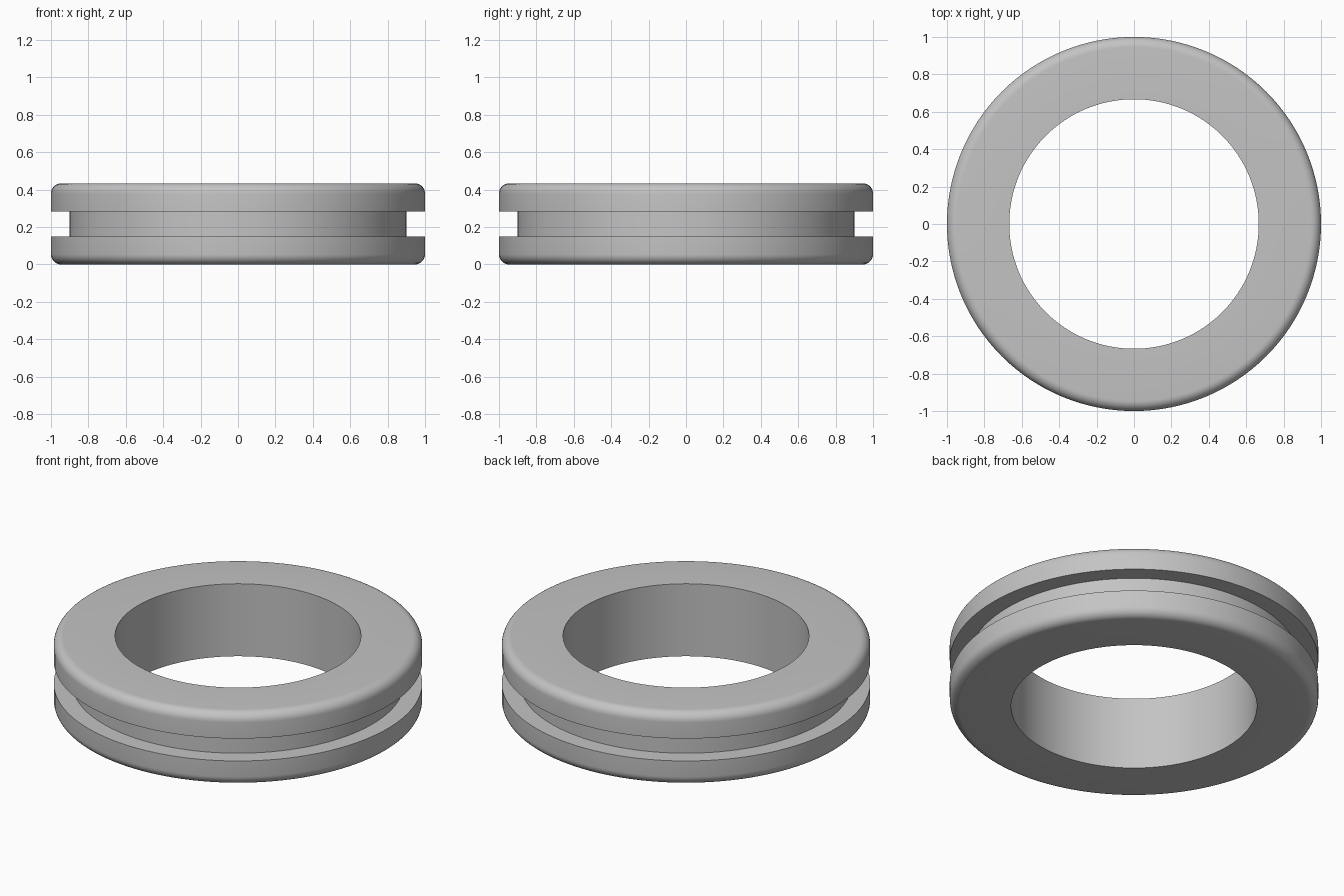
import bpy, bmesh
from math import sin, cos, pi, radians

cube = bpy.data.objects.get("Cube")
if cube:
    bpy.data.objects.remove(cube, do_unlink=True)

SEGMENTS = 128
INNER, OUTER, GROOVE = 0.667, 1.0, 0.9
HEIGHT, GROOVE_LOW, FILLET = 0.434, 0.15, 0.055
ARC_STEPS = 8

# Grey rubber material
grey = (0.55, 0.55, 0.55, 1)
rubber = bpy.data.materials.new("grey_rubber")
rubber.use_nodes = True
rubber.diffuse_color = grey
rubber.node_tree.nodes["Principled BSDF"].inputs["Base Color"].default_value = grey

# Half cross-section: bore, rounded flange edge, groove wall; then mirrored upwards
lower = [(INNER, 0)]
for i in range(ARC_STEPS + 1):
    a = pi / 2 * i / ARC_STEPS
    lower.append((OUTER - FILLET + FILLET * sin(a), FILLET - FILLET * cos(a)))
lower += [(OUTER, GROOVE_LOW), (GROOVE, GROOVE_LOW)]
profile = lower + [(r, HEIGHT - z) for r, z in reversed(lower)]

# Revolve the closed section into the grommet ring
bm = bmesh.new()
rings = []
for s in range(SEGMENTS):
    a = 2 * pi * s / SEGMENTS
    rings.append([bm.verts.new((r * cos(a), r * sin(a), z)) for r, z in profile])
for s in range(SEGMENTS):
    here, there = rings[s], rings[(s + 1) % SEGMENTS]
    for i in range(len(profile)):
        j = (i + 1) % len(profile)
        bm.faces.new((here[i], there[i], there[j], here[j]))
bmesh.ops.recalc_face_normals(bm, faces=bm.faces)
mesh = bpy.data.meshes.new("grommet_ring")
bm.to_mesh(mesh)
bm.free()
mesh.materials.append(rubber)
ring = bpy.data.objects.new("grommet_ring", mesh)
bpy.context.collection.objects.link(ring)

# Smooth shading with crisp groove and bore edges
bpy.ops.object.select_all(action="DESELECT")
ring.select_set(True)
bpy.context.view_layer.objects.active = ring
bpy.ops.object.shade_smooth_by_angle(angle=radians(30))
